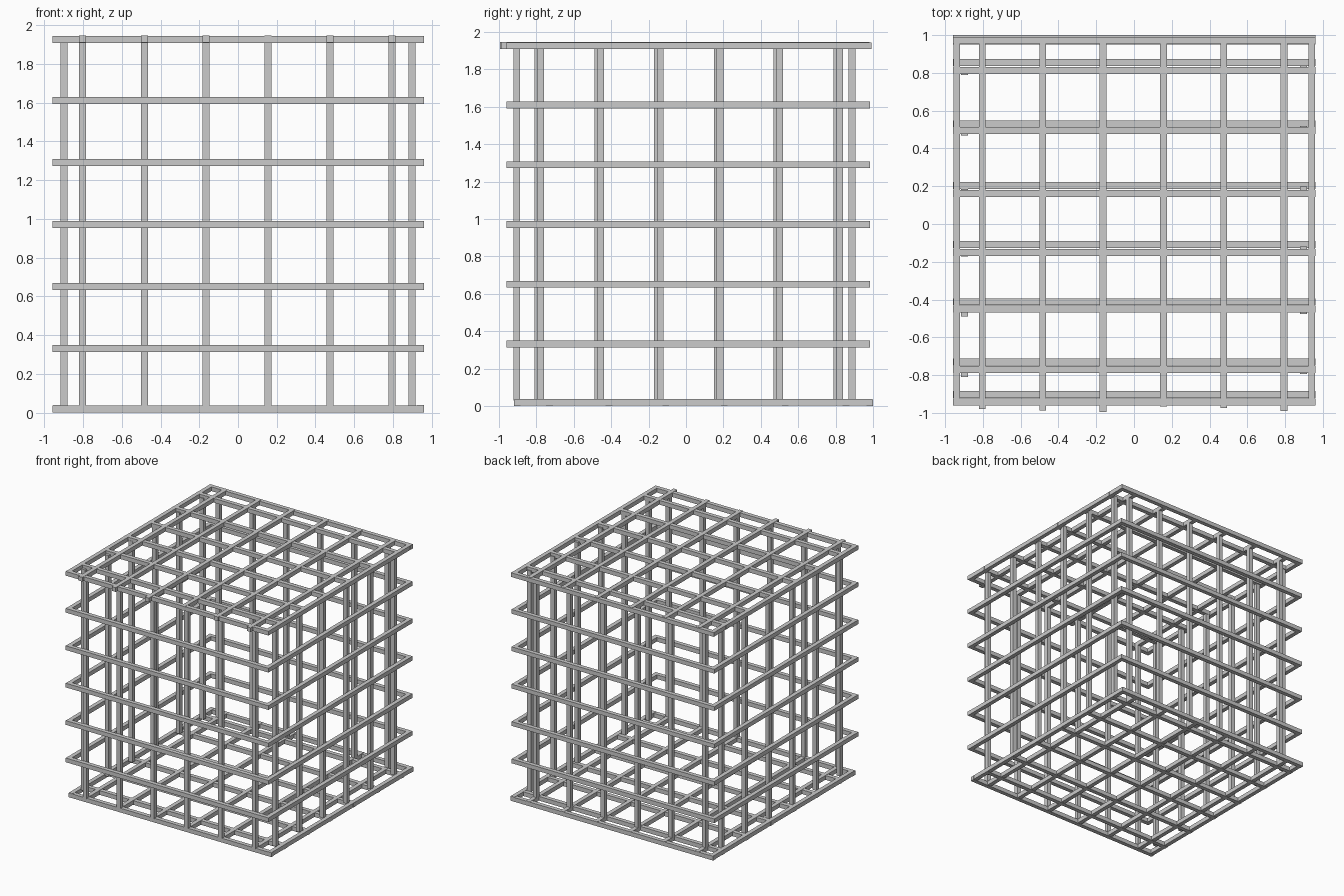
import bpy, bmesh
from mathutils import Matrix, Vector

if "Cube" in bpy.data.objects:
    bpy.data.objects.remove(bpy.data.objects["Cube"])

W = 0.036  # square bar thickness


def make(name, bars):
    """Build one object from (min corner, max corner) boxes."""
    bm = bmesh.new()
    for lo, hi in bars:
        lo, hi = Vector(lo), Vector(hi)
        mat = Matrix.Translation((lo + hi) / 2) @ Matrix.Diagonal((*(hi - lo), 1))
        bmesh.ops.create_cube(bm, size=1, matrix=mat)
    me = bpy.data.meshes.new(name)
    bm.to_mesh(me)
    bm.free()
    ob = bpy.data.objects.new(name, me)
    bpy.context.collection.objects.link(ob)


def bar_x(y, z, x0=-0.957, x1=0.96):
    return (x0, y - W / 2, z - W / 2), (x1, y + W / 2, z + W / 2)


def bar_y(x, z, y0=-0.96, y1=0.985):
    return (x - W / 2, y0, z - W / 2), (x + W / 2, y1, z + W / 2)


def bar_z(x, y, z0=0.03, z1=1.92):
    return (x - W / 2, y - W / 2, z0), (x + W / 2, y + W / 2, z1)


columns = [-0.803 + 0.3195 * i for i in range(6)]
levels = [0.332 + 0.3195 * i for i in range(5)]
LEFT, RIGHT, FRONT, BACK = -0.938, 0.941, -0.942, 0.967

# horizontal rails of the four walls
make("front_rails", [bar_x(FRONT, z) for z in levels])
make("back_rails", [bar_x(BACK, z) for z in levels])
make("left_rails", [bar_y(LEFT, z) for z in levels])
make("right_rails", [bar_y(RIGHT, z) for z in levels])

# upright bars, standing just inside the rails
make("front_uprights", [bar_z(x, -0.905) for x in columns])
make("back_uprights", [bar_z(x, 0.888) for x in columns])
make("left_uprights", [bar_z(-0.897, -0.792 + 0.3195 * i) for i in range(6)])
make("right_uprights", [bar_z(0.898, -0.777 + 0.3195 * i) for i in range(6)])

# roof grid: lengthwise bars overhang the front unevenly
zt = 1.926
rows = [FRONT, -0.77, -0.45, -0.151, 0.161, 0.495, 0.812, BACK + 0.006]
make("roof_cross_bars", [bar_x(y, zt) for y in rows])
tips = [-0.98, -0.987, -0.995, -0.966, -0.973, -0.99]
make("roof_long_bars", [bar_y(x, zt + 0.002, t, 0.98) for x, t in zip(columns, tips)]
     + [bar_y(LEFT, zt), bar_y(RIGHT, zt)])

# floor grid, set slightly further back
zf = 0.018
rows = [-0.902, -0.73, -0.412, -0.108, 0.204, 0.53, 0.855, 0.982]
make("floor_cross_bars", [bar_x(y, zf) for y in rows])
make("floor_long_bars", [bar_y(x, zf + 0.002, -0.918, 0.998)
                         for x in columns + [LEFT, RIGHT]])
